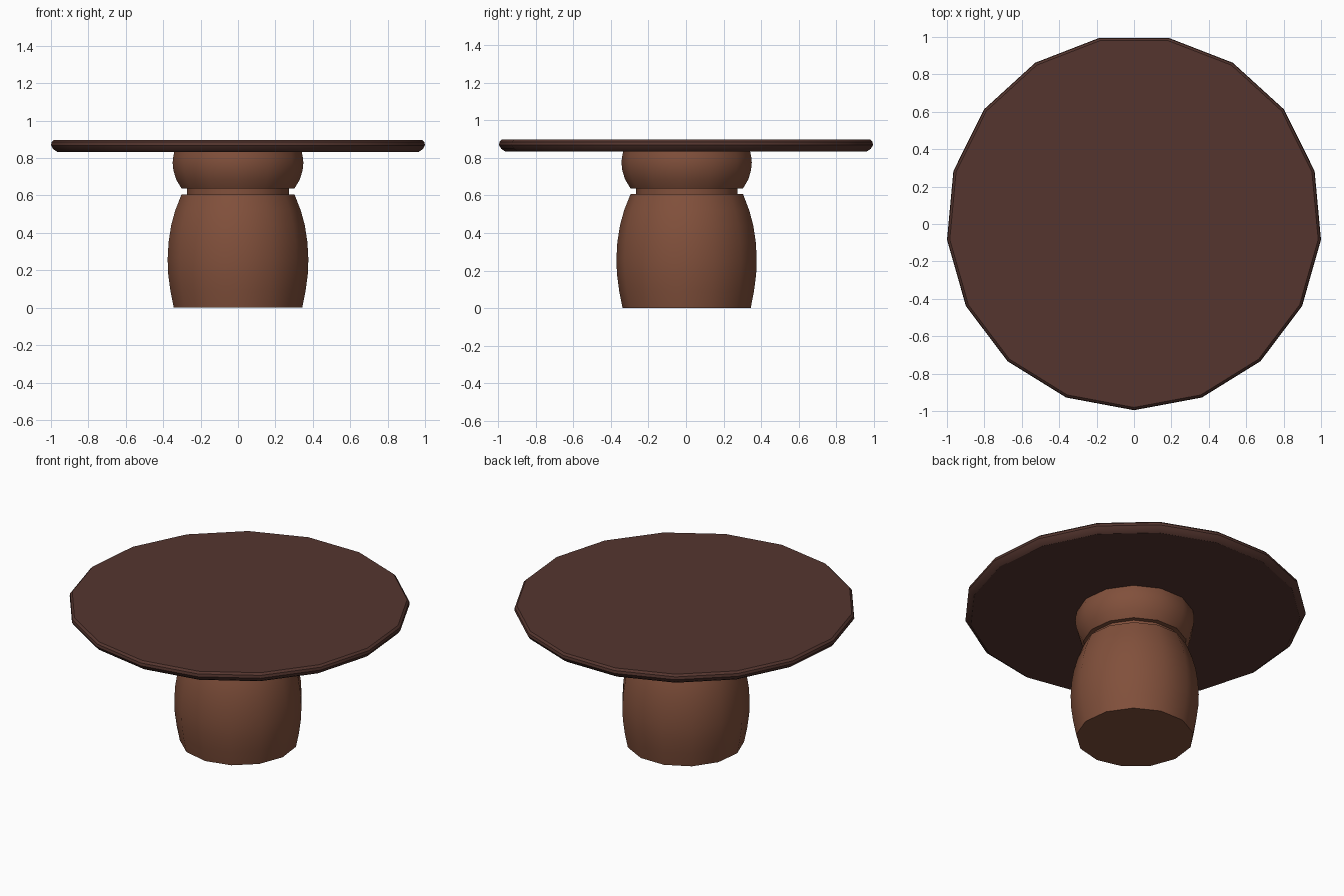
import bpy, bmesh, math

if "Cube" in bpy.data.objects:
    bpy.data.objects.remove(bpy.data.objects["Cube"])

Y_SHIFT = 0.0085  # centres the odd-sided outline


def material(name, color):
    m = bpy.data.materials.new(name)
    m.diffuse_color = (*color, 1)
    m.use_nodes = True
    m.node_tree.nodes["Principled BSDF"].inputs["Base Color"].default_value = m.diffuse_color
    return m


def lathe(name, profile, sides, mat):
    """Closed turned solid, one corner pointing to the front."""
    bm = bmesh.new()
    rings = []
    for r, z in profile:
        ring = []
        for i in range(sides):
            a = -math.pi / 2 + 2 * math.pi * i / sides
            ring.append(bm.verts.new((r * math.cos(a), r * math.sin(a) + Y_SHIFT, z)))
        rings.append(ring)
    for low, high in zip(rings, rings[1:]):
        for i in range(sides):
            j = (i + 1) % sides
            bm.faces.new((low[i], low[j], high[j], high[i]))
    bm.faces.new(rings[0][::-1])
    bm.faces.new(rings[-1])
    me = bpy.data.meshes.new(name)
    bm.to_mesh(me)
    bm.free()
    me.materials.append(mat)
    ob = bpy.data.objects.new(name, me)
    bpy.context.collection.objects.link(ob)
    bpy.ops.object.select_all(action='DESELECT')
    ob.select_set(True)
    bpy.context.view_layer.objects.active = ob
    bpy.ops.object.shade_smooth_by_angle(angle=math.radians(32))
    return ob


dark = material("dark_wood", (0.09, 0.036, 0.028))
light = material("light_wood", (0.22, 0.08, 0.044))

# Turned pedestal: barrel, neck groove, collar
lathe("pedestal", [
    (0.346, 0), (0.364, 0.09), (0.376, 0.18), (0.379, 0.26), (0.374, 0.35),
    (0.360, 0.44), (0.338, 0.52), (0.304, 0.606),
    (0.274, 0.606), (0.274, 0.637),
    (0.304, 0.637), (0.333, 0.685), (0.348, 0.735), (0.352, 0.775),
    (0.349, 0.805), (0.343, 0.833)], 13, light)

# Round top with a rounded rim
lathe("table_top", [
    (0.970, 0.833), (0.992, 0.848), (1.004, 0.868), (1.001, 0.885),
    (0.989, 0.897)], 17, dark)
